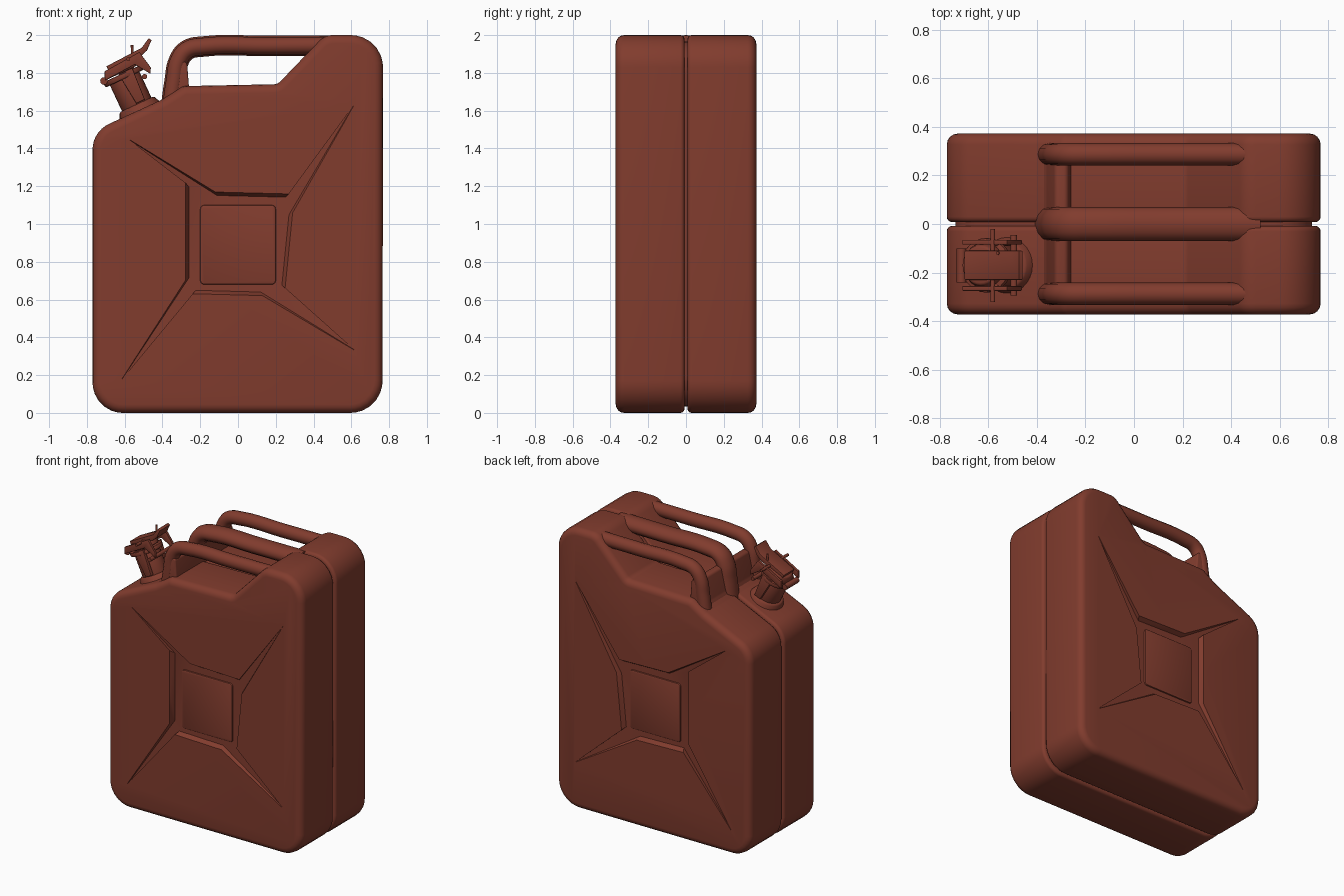
import bpy, bmesh, math
from mathutils import Matrix, Vector

if "Cube" in bpy.data.objects:
    bpy.data.objects.remove(bpy.data.objects["Cube"])

paint = bpy.data.materials.new("rust_red_paint")
paint.use_nodes = True
colour = (0.22, 0.045, 0.027, 1)
paint.diffuse_color = colour
bsdf = paint.node_tree.nodes["Principled BSDF"]
bsdf.inputs["Base Color"].default_value = colour
bsdf.inputs["Roughness"].default_value = 0.6


def finish(name, bm, smooth=True):
    bmesh.ops.recalc_face_normals(bm, faces=bm.faces)
    me = bpy.data.meshes.new(name)
    bm.to_mesh(me)
    bm.free()
    me.materials.append(paint)
    ob = bpy.data.objects.new(name, me)
    bpy.context.collection.objects.link(ob)
    if smooth:
        soften(ob)
    return ob


def select(ob):
    bpy.ops.object.select_all(action='DESELECT')
    ob.select_set(True)
    bpy.context.view_layer.objects.active = ob


def soften(ob):
    select(ob)
    bpy.ops.object.shade_smooth_by_angle(angle=math.radians(35))


def rounded(corners, steps=7):
    """Outline with every (x, z, radius) corner turned into an arc."""
    out = []
    for i, (x, z, r) in enumerate(corners):
        p = Vector((x, z))
        a = (Vector(corners[i - 1][:2]) - p).normalized()
        b = (Vector(corners[(i + 1) % len(corners)][:2]) - p).normalized()
        half = a.angle(b) / 2
        centre = p + (a + b).normalized() * (r / math.sin(half))
        start = p + a * (r / math.tan(half)) - centre
        end = p + b * (r / math.tan(half)) - centre
        for k in range(steps + 1):
            out.append(centre + start.lerp(end, k / steps).normalized() * r)
    return out


def prism(outline, y0, y1, bevel0=0, bevel1=0, segments=4):
    """Extrude an x-z outline along y and round the rims of its two caps."""
    bm = bmesh.new()
    rings = [[bm.verts.new((p[0], y, p[1])) for p in outline] for y in (y0, y1)]
    n = len(outline)
    for ring in rings:
        bm.faces.new(ring)
    for i in range(n):
        j = (i + 1) % n
        bm.faces.new((rings[0][i], rings[0][j], rings[1][j], rings[1][i]))
    bmesh.ops.recalc_face_normals(bm, faces=bm.faces)
    for y, width in ((y0, bevel0), (y1, bevel1)):
        if width:
            rim = [e for e in bm.edges if all(abs(v.co.y - y) < 1e-5 for v in e.verts)]
            bmesh.ops.bevel(bm, geom=rim, offset=width, segments=segments,
                            profile=0.5, affect='EDGES', clamp_overlap=False)
    return bm


# Pressed star recess: alternating arm tips and pairs of arm roots
tips = [(-0.59, 1.46), (0.63, 1.65), (0.63, 0.32), (-0.63, 0.16)]
roots = [[(-0.28, 1.22), (-0.12, 1.17)], [(0.27, 1.16), (0.29, 1.06)],
         [(0.25, 0.66), (0.13, 0.62)], [(-0.24, 0.63), (-0.28, 0.70)]]
middle = Vector((0, 0.9))


def star_cutter(side):
    bm = bmesh.new()

    def vert(p, y, scale):
        q = middle + (Vector(p) - middle) * scale
        return bm.verts.new((q.x, side * y, q.y))

    outer, inner, floor = [], [], []
    for tip, (a, b) in zip(tips, roots):
        outer += [vert(a, 0.40, 1.06), vert(tip, 0.40, 1.03), vert(b, 0.40, 1.06)]
        low = [vert(a, 0.342, 0.93), vert(tip, 0.366, 0.97), vert(b, 0.342, 0.93)]
        inner += low
        floor += [low[0], low[2]]
        bm.faces.new(low)
    bm.faces.new(floor)
    bm.faces.new(outer)
    n = len(outer)
    for i in range(n):
        j = (i + 1) % n
        bm.faces.new((outer[i], outer[j], inner[j], inner[i]))
    bmesh.ops.triangulate(bm, faces=bm.faces)
    return finish("star_cutter", bm, False)


# Body: two pressed shells with a sunken seam between them
shape = [(-0.77, 0, 0.16), (0.765, 0, 0.17), (0.768, 2.0, 0.17), (0.46, 2.0, 0.1),
         (0.21, 1.74, 0.05), (-0.29, 1.73, 0.06), (-0.40, 1.66, 0.05), (-0.77, 1.49, 0.15)]
outline = rounded(shape)
for name, side in (("front_shell", -1), ("back_shell", 1)):
    shell = finish(name, prism(outline, side * 0.008, side * 0.372, 0.022, 0.045), False)
    cutter = star_cutter(side)
    cut = shell.modifiers.new("recess", 'BOOLEAN')
    cut.operation, cut.solver, cut.object = 'DIFFERENCE', 'EXACT', cutter
    select(shell)
    bpy.ops.object.modifier_apply(modifier="recess")
    bpy.data.objects.remove(cutter)
    soften(shell)
    plate = rounded([(-0.2, 0.68, 0.02), (0.2, 0.68, 0.02), (0.2, 1.1, 0.02), (-0.2, 1.1, 0.02)], 3)
    finish(name + "_centre_plate", prism(plate, side * 0.335, side * 0.352, 0, 0.008, 2))

seam = [(p.x * 0.955, 1 + (p.y - 1) * 0.965) for p in outline]
finish("seam", prism(seam, -0.03, 0.03))

# Handles: three bars joined by a wall at the spout end
path = [(-0.355, 1.62), (-0.335, 1.76), (-0.315, 1.86), (-0.27, 1.92), (-0.18, 1.94), (0.15, 1.943), (0.52, 1.945)]


def handle(name, y, radius, stretch):
    cu = bpy.data.curves.new(name, 'CURVE')
    cu.dimensions = '3D'
    cu.bevel_depth, cu.bevel_resolution, cu.resolution_u = radius, 4, 6
    cu.use_fill_caps = True
    sp = cu.splines.new('BEZIER')
    sp.bezier_points.add(len(path) - 1)
    for bp, (x, z) in zip(sp.bezier_points, path):
        bp.co = (x, 0, z)
        bp.handle_left_type = bp.handle_right_type = 'AUTO'
    ob = bpy.data.objects.new(name, cu)
    ob.location.y, ob.scale.y = y, stretch
    bpy.context.collection.objects.link(ob)
    cu.materials.append(paint)
    select(ob)
    bpy.ops.object.convert(target='MESH')
    soften(ob)


handle("middle_handle", 0, 0.054, 1.3)
handle("front_handle", -0.287, 0.046, 1)
handle("back_handle", 0.287, 0.046, 1)
wall = rounded([(-0.41, 1.60, 0.01), (-0.25, 1.60, 0.01), (-0.27, 1.86, 0.02),
                (-0.325, 1.86, 0.02), (-0.36, 1.70, 0.06)], 4)
finish("handle_wall", prism(wall, -0.325, 0.325, 0.008, 0.008, 3))

# Spout, built along a leaning axis
lean = Matrix.Translation((-0.53, -0.17, 1.62)) @ Matrix.Rotation(math.radians(-25), 4, 'Y')


def disc(name, radius, z0, z1, top=None, bevel=0.008):
    bm = bmesh.new()
    bmesh.ops.create_cone(bm, cap_ends=True, segments=28, radius1=radius,
                          radius2=top or radius, depth=z1 - z0)
    rim = [e for e in bm.edges if abs(e.verts[0].co.z - e.verts[1].co.z) < 1e-5]
    bmesh.ops.bevel(bm, geom=rim, offset=bevel, segments=2, profile=0.5, affect='EDGES')
    finish(name, bm).matrix_world = lean @ Matrix.Translation((0, 0, (z0 + z1) / 2))


def rod(name, a, b, radius):
    a, b = Vector(a), Vector(b)
    bm = bmesh.new()
    bmesh.ops.create_cone(bm, cap_ends=True, segments=12, radius1=radius,
                          radius2=radius, depth=(b - a).length)
    turn = (b - a).to_track_quat('Z', 'Y').to_matrix().to_4x4()
    finish(name, bm).matrix_world = lean @ Matrix.Translation((a + b) / 2) @ turn


def strap(name, points, y0, y1):
    finish(name, prism(points, y0, y1, 0.004, 0.004, 2)).matrix_world = lean


disc("spout_base", 0.125, -0.04, 0.015, 0.1)
disc("spout_neck", 0.086, -0.03, 0.19)
disc("spout_collar", 0.112, 0.165, 0.195)
disc("spout_cap", 0.095, 0.2, 0.245, 0.08)
rod("cap_hinge_pin", (-0.105, -0.07, 0.2), (-0.105, 0.07, 0.2), 0.02)
rod("latch_pin", (0.1, -0.125, 0.13), (0.1, 0.125, 0.13), 0.014)
rod("lever_pin", (0.06, -0.15, 0.25), (0.06, 0.15, 0.25), 0.01)
rod("locking_pin", (0.06, 0.05, 0.19), (0.11, 0.05, 0.31), 0.007)
for name, side in (("front", -1), ("back", 1)):
    strap(name + "_neck_strap", [(0.0, 0.02), (0.05, 0.02), (0.06, 0.2), (-0.02, 0.2)],
          side * 0.08, side * 0.105)
    strap(name + "_lever_arm", [(-0.1, 0.2), (0.08, 0.21), (0.135, 0.13), (0.15, 0.16), (0.13, 0.26), (-0.08, 0.245)],
          side * 0.085, side * 0.105)
strap("lever_tongue", [(-0.06, 0.24), (0.12, 0.235), (0.17, 0.25), (0.215, 0.29),
                       (0.205, 0.305), (0.15, 0.275), (-0.06, 0.265)], -0.06, 0.06)
